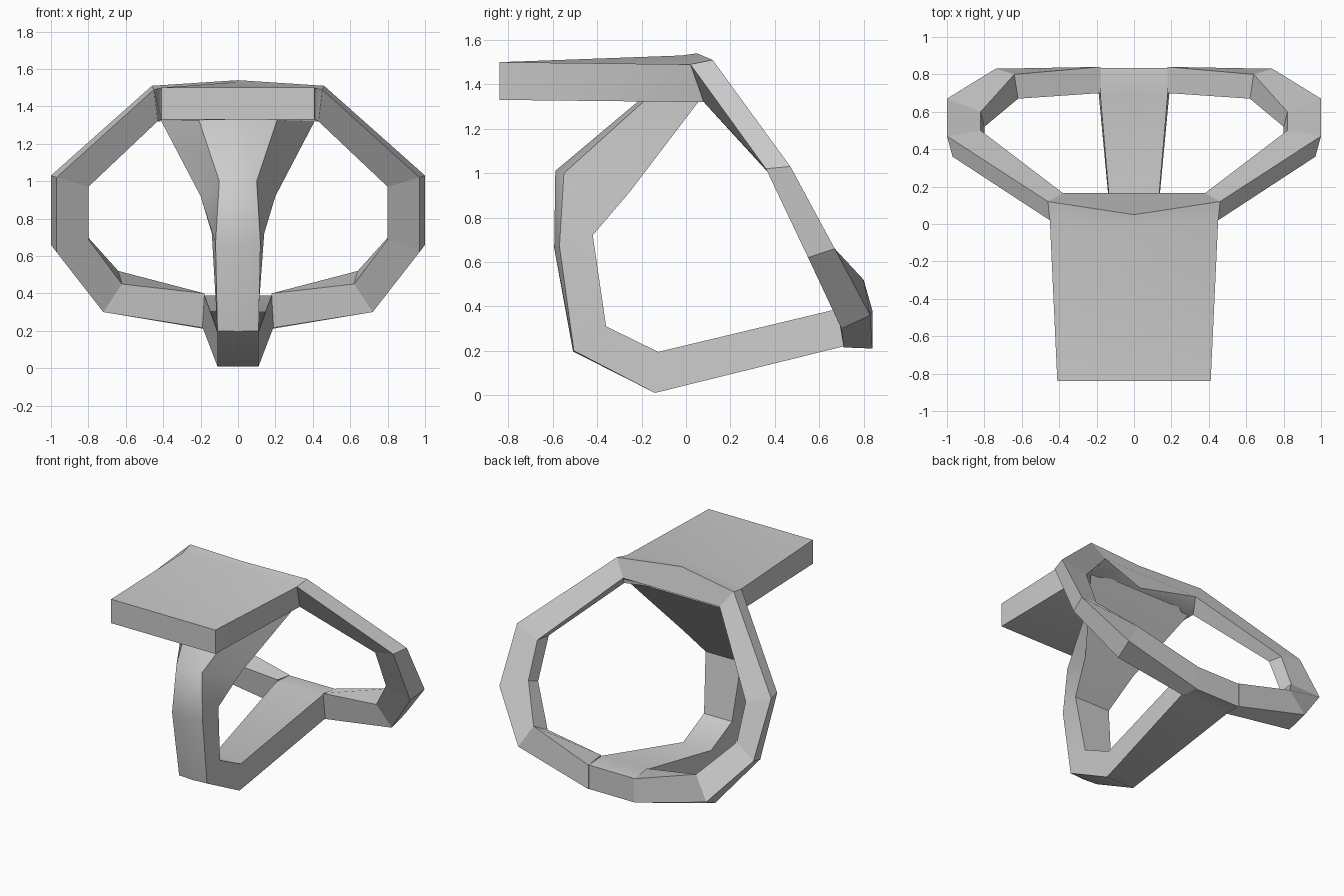
import bpy, bmesh, math

if "Cube" in bpy.data.objects:
    bpy.data.objects.remove(bpy.data.objects["Cube"])


def loft(name, rings, smooth=None):
    """Skin a chain of equal-sized cross-sections and cap both ends."""
    bm = bmesh.new()
    loops = [[bm.verts.new(p) for p in r] for r in rings]
    n = len(rings[0])
    for a, b in zip(loops, loops[1:]):
        for i in range(n):
            j = (i + 1) % n
            bm.faces.new((a[i], a[j], b[j], b[i]))
    bm.faces.new(loops[0])
    bm.faces.new(loops[-1])
    bmesh.ops.recalc_face_normals(bm, faces=bm.faces[:])
    me = bpy.data.meshes.new(name)
    bm.to_mesh(me)
    bm.free()
    ob = bpy.data.objects.new(name, me)
    bpy.context.collection.objects.link(ob)
    if smooth:
        bpy.ops.object.select_all(action='DESELECT')
        ob.select_set(True)
        bpy.context.view_layer.objects.active = ob
        bpy.ops.object.shade_smooth_by_angle(angle=math.radians(smooth))
    return ob


# Top slab: edge top, centre top, edge bottom, centre bottom per section
def slab_section(top, top_mid, bottom, bottom_mid):
    flip = lambda p: (-p[0], p[1], p[2])
    return [flip(top), (0, *top_mid), top, bottom, (0, *bottom_mid), flip(bottom)]


loft("top_slab", [
    slab_section((.41, -.84, 1.50), (-.84, 1.50), (.41, -.84, 1.33), (-.84, 1.33)),
    slab_section((.45, .02, 1.49), (-.02, 1.53), (.43, .08, 1.32), (-.05, 1.33)),
    slab_section((.46, .12, 1.51), (.05, 1.54), (.38, .165, 1.40), (.06, 1.37)),
], 45)

# Spine: front y, z, half width; back y, z, half width; front bulge
spine = [
    (-.15, 1.36, .22, .07, 1.34, .42, .02),
    (-.55, 1.00, .10, -.25, .92, .20, .04),
    (-.57, .67, .12, -.42, .72, .14, .025),
    (-.505, .20, .11, -.36, .31, .11, .005),
    (-.14, .01, .11, -.125, .195, .11, 0),
    (.71, .22, .19, .69, .39, .18, 0),
    (.835, .21, .18, .835, .38, .18, 0),
]
sections = []
for fy, fz, fw, by, bz, bw, bulge in spine:
    d = math.hypot(fy - by, fz - bz)
    cy, cz = fy + bulge * (fy - by) / d, fz + bulge * (fz - bz) / d
    sections.append([(-fw, fy, fz), (0, cy, cz), (fw, fy, fz),
                     (bw, by, bz), (0, by, bz), (-bw, by, bz)])
loft("spine_support", sections, 45)

# Side loop: outer front, outer back, inner back, inner front per section
loop = loft("side_loop", [
    [(.45, .02, 1.49), (.46, .12, 1.51), (.38, .165, 1.40), (.43, .08, 1.32)],
    [(.97, .36, 1.02), (1.0, .47, 1.03), (.82, .50, .97), (.80, .40, .97)],
    [(.97, .55, .62), (1.0, .67, .66), (.82, .60, .72), (.80, .52, .69)],
    [(.72, .70, .30), (.74, .83, .36), (.64, .80, .52), (.62, .67, .45)],
    [(.18, .71, .215), (.18, .84, .21), (.18, .84, .38), (.18, .70, .40)],
])
loop.modifiers.new("mirror", 'MIRROR').use_mirror_merge = False
